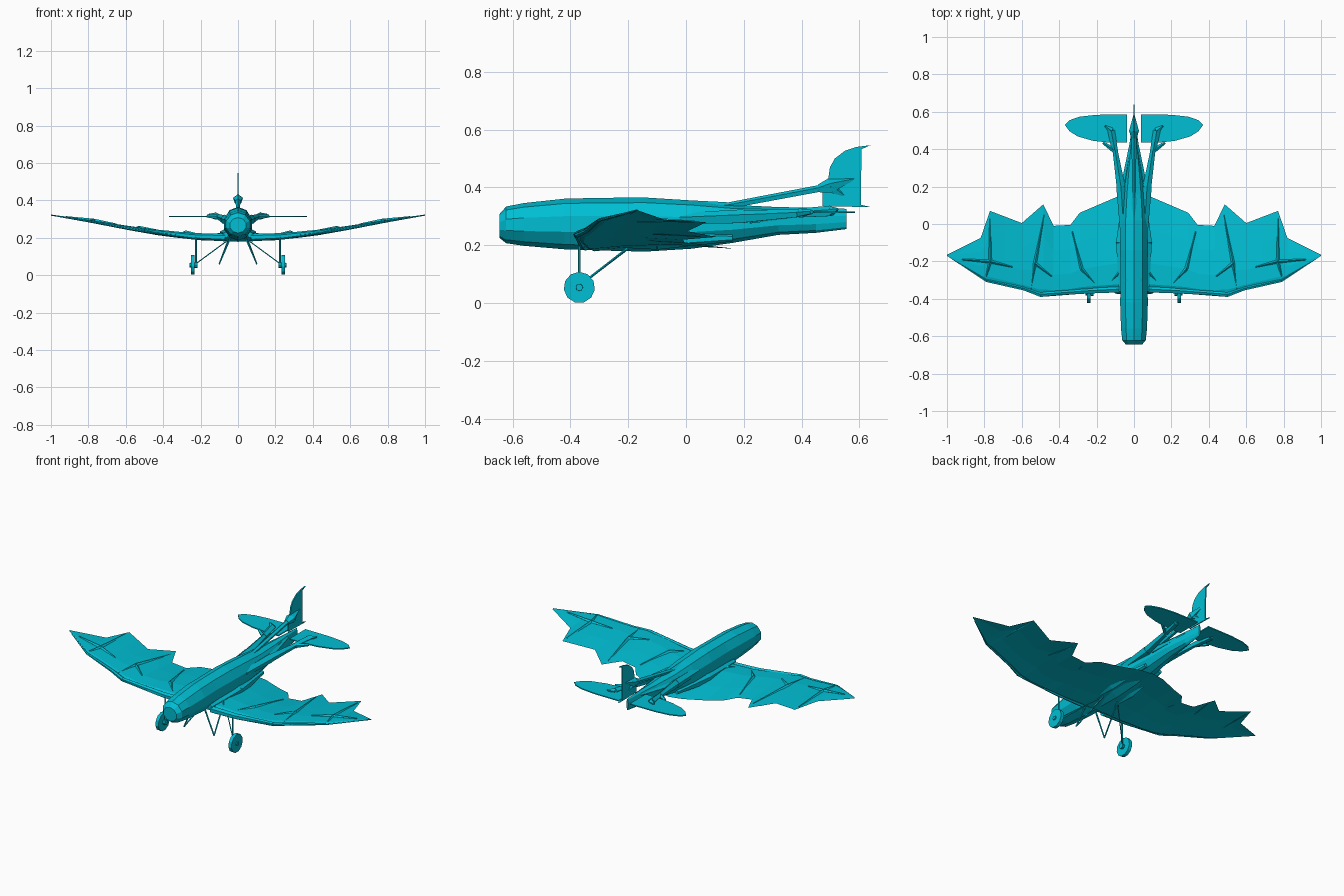
import bpy, bmesh, math
from mathutils import Vector

teal = bpy.data.materials.new("teal")
teal.diffuse_color = (0.0, 0.52, 0.66, 1)


def finish(name, bm, mirror=False):
    bmesh.ops.recalc_face_normals(bm, faces=bm.faces[:])
    me = bpy.data.meshes.new(name)
    bm.to_mesh(me)
    bm.free()
    me.materials.append(teal)
    ob = bpy.data.objects.new(name, me)
    bpy.context.collection.objects.link(ob)
    if mirror:
        ob.modifiers.new("mirror", 'MIRROR')
    return ob


def loft(bm, rings, cap_ends=True):
    loops = [[bm.verts.new(p) for p in r] for r in rings]
    for a, b in zip(loops, loops[1:]):
        for i in range(len(a)):
            j = (i + 1) % len(a)
            bm.faces.new((a[i], a[j], b[j], b[i]))
    if cap_ends:
        bm.faces.new(loops[0])
        bm.faces.new(loops[-1])


def add_bar(bm, a, b, r1, r2, sides=5):
    a, b = Vector(a), Vector(b)
    d = b - a
    m = d.to_track_quat('Z', 'Y').to_matrix().to_4x4()
    m.translation = (a + b) / 2
    bmesh.ops.create_cone(bm, cap_ends=True, segments=sides, radius1=r1,
                          radius2=r2, depth=d.length, matrix=m)


def bars(name, items, sides=5):
    bm = bmesh.new()
    for it in items:
        add_bar(bm, *it, sides=sides)
    return finish(name, bm, True)


def interp(table, x):
    for (x0, v0), (x1, v1) in zip(table, table[1:]):
        if x <= x1:
            return v0 + (v1 - v0) * (x - x0) / (x1 - x0)
    return table[-1][1]


def plate(name, pts, axis, level, t, mirror=False):
    # thin flat panel from a 2D outline
    bm = bmesh.new()
    rings = []
    for s in (-t / 2, t / 2):
        if axis == 'x':
            rings.append([(level + s, u, v) for u, v in pts])
        else:
            rings.append([(u, v, level + s) for u, v in pts])
    loft(bm, rings)
    return finish(name, bm, mirror)


# Fuselage: y, half width, bottom, top
sections = [(-0.645, 0.045, 0.225, 0.308), (-0.622, 0.066, 0.207, 0.334),
            (-0.56, 0.073, 0.198, 0.346), (-0.42, 0.078, 0.186, 0.361),
            (-0.3, 0.075, 0.182, 0.364), (-0.14, 0.078, 0.178, 0.365),
            (0.02, 0.076, 0.188, 0.355), (0.16, 0.064, 0.208, 0.340),
            (0.32, 0.042, 0.236, 0.332), (0.45, 0.022, 0.243, 0.33),
            (0.555, 0.006, 0.256, 0.326)]
bm = bmesh.new()
N = 10
loft(bm, [[(w * math.sin(2 * math.pi * i / N), y,
            (lo + hi) / 2 + (hi - lo) / 2 * math.cos(2 * math.pi * i / N))
           for i in range(N)] for y, w, lo, hi in sections])
finish("fuselage", bm)

# Scalloped wing panels with a thick leading edge
lead = [(0, -0.36), (0.24, -0.37), (0.5, -0.39), (0.59, -0.355),
        (0.79, -0.31), (1.0, -0.17)]
trail = [(0, 0.165), (0.08, 0.15), (0.29, 0.06), (0.34, -0.005), (0.43, -0.01),
         (0.485, 0.105), (0.6, 0.005), (0.77, 0.07), (0.82, -0.075), (1.0, -0.165)]
height = [(0, 0.2), (0.2, 0.204), (0.4, 0.222), (0.6, 0.254), (0.8, 0.289), (1.0, 0.321)]
profile = [(0, 0), (0.08, 0.014), (0.3, 0.016), (0.65, 0.006), (1, -0.008),
           (0.65, -0.001), (0.3, -0.006), (0.08, -0.014)]


def wing_point(x, f, dz):
    y0, y1 = interp(lead, x), interp(trail, x)
    return (x, y0 + (y1 - y0) * f, interp(height, x) + dz * (1.15 - x))


bm = bmesh.new()
xs = sorted({x for x, _ in lead + trail} | {0.2, 0.69})
loft(bm, [[wing_point(x, f, dz * 1.3) for f, dz in profile] for x in xs], False)
finish("wings", bm, True)


# Finger ribs lying on the wing
def on_wing(x, y):
    f = (y - interp(lead, x)) / (interp(trail, x) - interp(lead, x))
    dz = interp([(p[0], p[1]) for p in profile[:5]], max(0, min(1, f)))
    return (x, y, interp(height, x) + dz * 1.3 * (1.15 - x))


ribs = [((0.53, -0.21), (0.55, -0.35)), ((0.53, -0.21), (0.48, 0.05)),
        ((0.53, -0.21), (0.44, -0.28)), ((0.77, -0.2), (0.77, 0.03)),
        ((0.77, -0.2), (0.92, -0.19)), ((0.77, -0.2), (0.65, -0.23)),
        ((0.77, -0.2), (0.79, -0.28)), ((0.28, -0.24), (0.33, -0.04)),
        ((0.28, -0.24), (0.18, -0.35)), ((0.07, -0.25), (0.17, -0.36))]
bars("wing_finger_ribs", [(on_wing(*a), on_wing(*b), 0.01, 0.003) for a, b in ribs], 4)

# Arm bone along the leading edge
edge = [0.07, 0.24, 0.5, 0.59, 0.79, 0.97]
bars("leading_edge_bone",
     [(wing_point(a, 0.03, 0), wing_point(b, 0.03, 0),
       0.02 * (1.1 - a), 0.02 * (1.1 - b)) for a, b in zip(edge, edge[1:])], 6)

# Fillet where the wing meets the body
bars("wing_root_fillet", [((0.066, -0.36, 0.215), (0.068, -0.1, 0.217), 0.016, 0.032),
                          ((0.068, -0.1, 0.217), (0.05, 0.16, 0.225), 0.032, 0.012)], 6)

# Tail surfaces
plate("tailplane", [(0.037, 0.585), (0.2, 0.584), (0.29, 0.574), (0.345, 0.555),
                    (0.37, 0.53), (0.345, 0.496), (0.3, 0.468), (0.22, 0.445),
                    (0.13, 0.435), (0.037, 0.435)], 'z', 0.314, 0.006, True)
plate("tail_fin", [(0.472, 0.335), (0.472, 0.405), (0.492, 0.43), (0.498, 0.47),
                   (0.515, 0.5), (0.55, 0.527), (0.59, 0.54), (0.638, 0.546),
                   (0.607, 0.532), (0.605, 0.34), (0.64, 0.332)], 'x', 0, 0.007)

# Tail booms: one above the body and a forked pair at the sides
bm = bmesh.new()
for a, b, r, s in [((0, -0.02, 0.335), (0, 0.14, 0.335), 0.022, 0.014),
                   ((0, 0.14, 0.335), (0, 0.46, 0.395), 0.012, 0.013),
                   ((0, 0.46, 0.395), (0, 0.5, 0.405), 0.015, 0.028),
                   ((0, 0.5, 0.405), (0, 0.585, 0.43), 0.028, 0.003),
                   ((0, 0.5, 0.4), (0, 0.55, 0.37), 0.022, 0.003)]:
    add_bar(bm, a, b, r, s)
finish("upper_tail_boom", bm)
bars("side_tail_boom", [((0.055, -0.02, 0.29), (0.07, 0.2, 0.298), 0.022, 0.026),
                        ((0.07, 0.2, 0.298), (0.102, 0.4, 0.31), 0.024, 0.014),
                        ((0.102, 0.39, 0.31), (0.122, 0.5, 0.317), 0.017, 0.02),
                        ((0.122, 0.5, 0.317), (0.155, 0.525, 0.325), 0.018, 0.004),
                        ((0.102, 0.39, 0.31), (0.165, 0.435, 0.315), 0.014, 0.008),
                        ((0.05, 0.22, 0.29), (0.012, 0.45, 0.31), 0.018, 0.008)])

# Landing gear
wheel_y = -0.369
bars("wheel", [((0.232, wheel_y, 0.054), (0.252, wheel_y, 0.054), 0.054, 0.054)], 11)
bars("wheel_hub", [((0.216, wheel_y, 0.054), (0.258, wheel_y, 0.054), 0.016, 0.012)], 8)
bars("gear_struts", [((0.224, wheel_y, 0.045), (0.224, wheel_y, 0.205), 0.005, 0.005),
                     ((0.04, wheel_y, 0.2), (0.1, wheel_y, 0.06), 0.005, 0.004),
                     ((0.05, -0.2, 0.19), (0.1, wheel_y, 0.06), 0.005, 0.004),
                     ((0.05, -0.2, 0.19), (0.22, -0.36, 0.065), 0.003, 0.003)])
